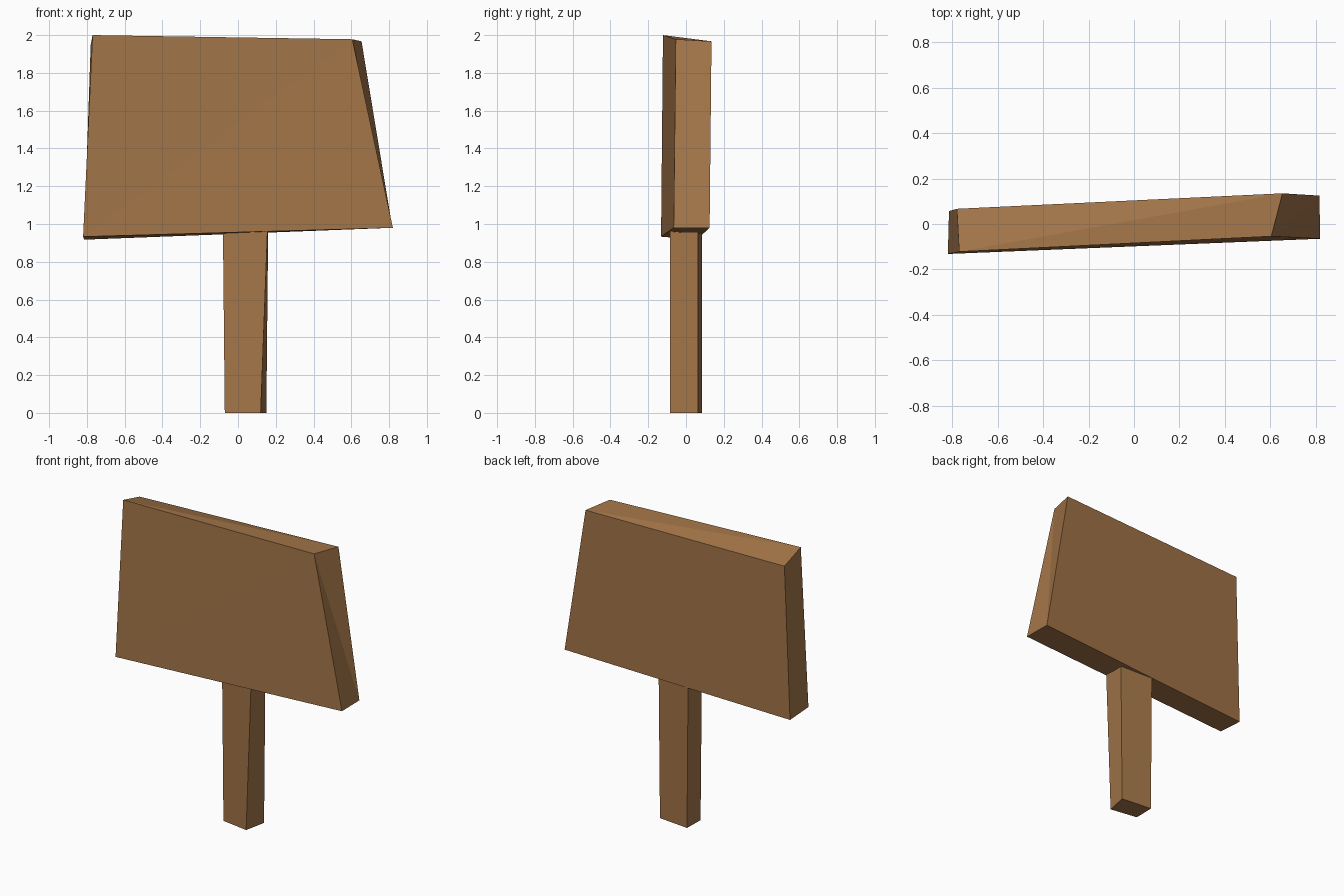
import bpy, bmesh

if "Cube" in bpy.data.objects:
    bpy.data.objects.remove(bpy.data.objects["Cube"])

wood = bpy.data.materials.new("wood")
wood.diffuse_color = (0.37, 0.18, 0.066, 1)
wood.use_nodes = True
wood.node_tree.nodes["Principled BSDF"].inputs["Base Color"].default_value = wood.diffuse_color


def crooked_box(name, bottom, top, creases=()):
    """Box from two corner rings: front left, front right, back right, back left."""
    bm = bmesh.new()
    v = [bm.verts.new(p) for p in bottom + top]
    bm.faces.new(v[3::-1])
    bm.faces.new(v[4:])
    for i in range(4):
        j = (i + 1) % 4
        bm.faces.new((v[i], v[j], v[j + 4], v[i + 4]))
    # fold the twisted sides along their diagonals
    for a, b in creases:
        bmesh.ops.connect_verts(bm, verts=[v[a], v[b]])
    bmesh.ops.recalc_face_normals(bm, faces=bm.faces)
    mesh = bpy.data.meshes.new(name)
    bm.to_mesh(mesh)
    bm.free()
    mesh.materials.append(wood)
    obj = bpy.data.objects.new(name, mesh)
    bpy.context.collection.objects.link(obj)
    return obj


# sign board
crooked_box("sign_board",
            [(-0.82, -0.132, 0.933), (0.82, -0.065, 0.98),
             (0.817, 0.125, 0.98), (-0.815, 0.057, 0.917)],
            [(-0.77, -0.122, 2.0), (0.605, -0.054, 1.978),
             (0.654, 0.135, 1.967), (-0.78, 0.067, 1.947)],
            creases=[(4, 6), (5, 2), (0, 5)])

# post, its top end hidden inside the board
crooked_box("post",
            [(-0.07, -0.055, 0), (0.12, -0.085, 0),
             (0.15, 0.063, 0), (-0.067, 0.085, 0)],
            [(-0.08, -0.055, 1.0), (0.157, -0.085, 1.0),
             (0.16, 0.063, 1.0), (-0.075, 0.085, 1.0)])
